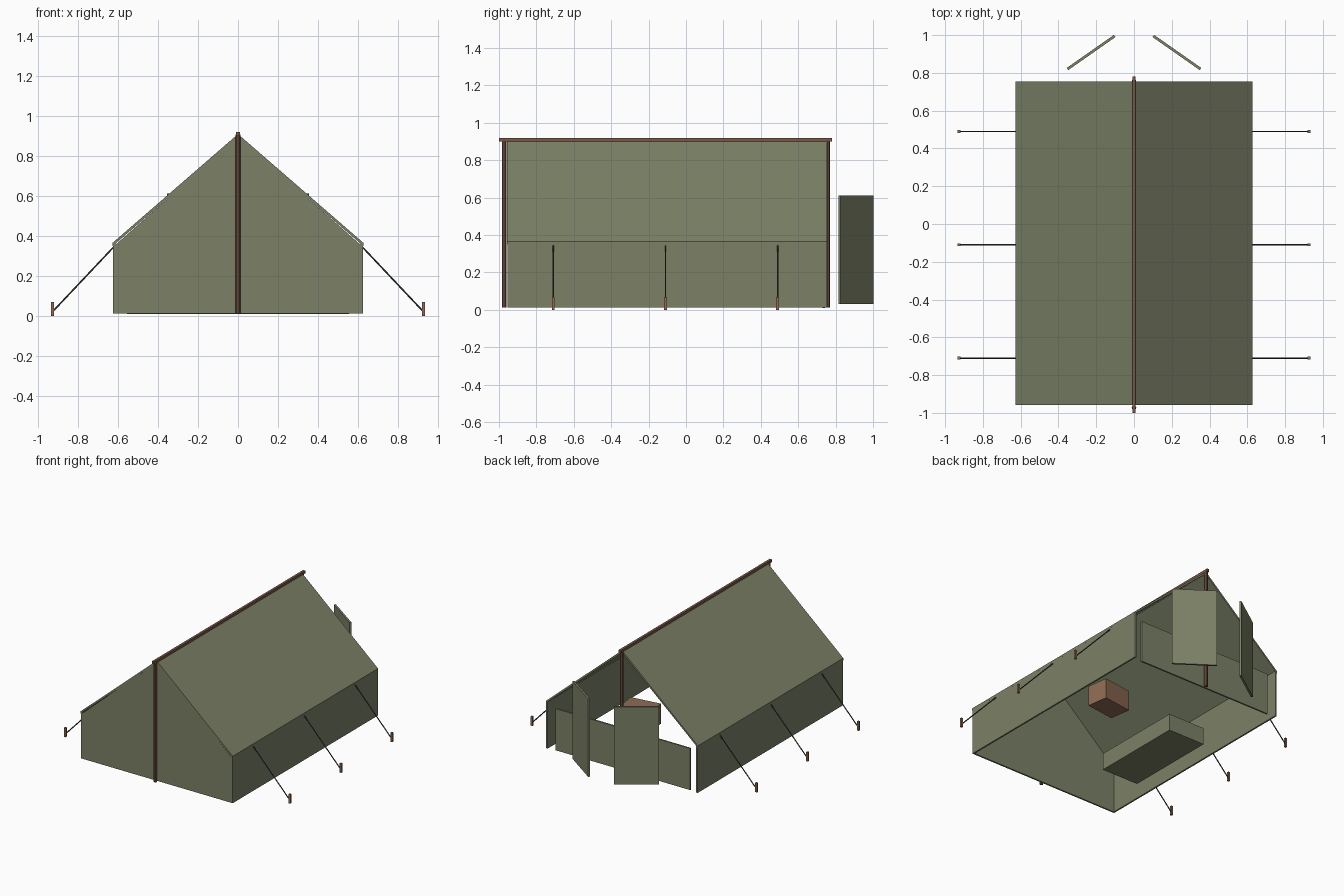
import bpy, bmesh, math
from mathutils import Vector, Matrix

cube = bpy.data.objects.get("Cube")
if cube:
    bpy.data.objects.remove(cube, do_unlink=True)


def make_material(name, rgb):
    mat = bpy.data.materials.new(name)
    mat.use_nodes = True
    color = (*rgb, 1)
    mat.diffuse_color = color
    bsdf = next(n for n in mat.node_tree.nodes if n.type == 'BSDF_PRINCIPLED')
    bsdf.inputs["Base Color"].default_value = color
    return mat


CANVAS = make_material("olive canvas", (0.20, 0.22, 0.135))
WOOD = make_material("light wood", (0.27, 0.15, 0.09))
POLE = make_material("pole wood", (0.20, 0.10, 0.06))
ROPE = make_material("dark rope", (0.05, 0.05, 0.04))


def finish(bm, name, mat):
    bmesh.ops.recalc_face_normals(bm, faces=bm.faces)
    mesh = bpy.data.meshes.new(name)
    bm.to_mesh(mesh)
    bm.free()
    mesh.materials.append(mat)
    obj = bpy.data.objects.new(name, mesh)
    bpy.context.scene.collection.objects.link(obj)
    return obj


def prism(name, profile, y0, y1, mat):
    """Extrude an (x, z) outline from y0 to y1."""
    bm = bmesh.new()
    face = bm.faces.new([bm.verts.new((x, y0, z)) for x, z in profile])
    extruded = bmesh.ops.extrude_face_region(bm, geom=[face])["geom"]
    moved = [v for v in extruded if isinstance(v, bmesh.types.BMVert)]
    bmesh.ops.translate(bm, verts=moved, vec=(0, y1 - y0, 0))
    return finish(bm, name, mat)


def box(name, center, size, mat, turn=0):
    bm = bmesh.new()
    matrix = (Matrix.Translation(center) @ Matrix.Rotation(math.radians(turn), 4, 'Z')
              @ Matrix.Diagonal((*size, 1)))
    bmesh.ops.create_cube(bm, size=1, matrix=matrix)
    return finish(bm, name, mat)


def rod(name, start, end, radius, sides, mat):
    start, end = Vector(start), Vector(end)
    axis = end - start
    matrix = (Matrix.Translation((start + end) / 2)
              @ axis.to_track_quat('Z', 'Y').to_matrix().to_4x4())
    bm = bmesh.new()
    bmesh.ops.create_cone(bm, cap_ends=True, segments=sides, radius1=radius,
                          radius2=radius, depth=axis.length, matrix=matrix)
    return finish(bm, name, mat)


HALF, EAVE, RIDGE, BASE = 0.625, 0.36, 0.908, 0.012
FRONT, BACK, CLOTH = -0.955, 0.755, 0.012

# Closed front gable and low back panel
prism("front_wall", [(-HALF + .008, BASE), (HALF - .008, BASE), (HALF - .008, EAVE - .01),
                     (0, RIDGE - .01), (-HALF + .008, EAVE - .01)],
      FRONT, FRONT + CLOTH, CANVAS)
box("back_panel", (0, 0.737, 0.165), (1.11, CLOTH, 0.31), CANVAS)

for side, s in (("left", 1), ("right", -1)):
    # Side wall and roof slope
    prism(side + "_wall", [(s * HALF, BASE), (s * HALF, EAVE),
                           (s * (HALF - CLOTH), EAVE), (s * (HALF - CLOTH), BASE)],
          FRONT, BACK, CANVAS)
    prism(side + "_roof", [(0, RIDGE), (s * (HALF + .002), EAVE + .004),
                           (s * (HALF + .002), EAVE - .012), (0, RIDGE - .018)],
          FRONT - .003, BACK, CANVAS)

    # Door flap swung open behind the tent
    box(side + "_door_flap", (s * 0.227, 0.908, 0.32), (0.305, 0.014, 0.58), CANVAS,
        turn=-s * 35)

    # Guy ropes and stakes
    for i, y in enumerate((-0.71, -0.11, 0.49), 1):
        rod(f"{side}_guy_rope_{i}", (s * 0.62, y, 0.345), (s * 0.922, y, 0.025),
            0.004, 6, ROPE)
        box(f"{side}_stake_{i}", (s * 0.926, y, 0.034), (0.015, 0.015, 0.068), WOOD)

# Ridge pole and uprights
box("ridge_pole", (0, -0.11, 0.909), (0.018, 1.78, 0.02), POLE)
for name, y in (("front_pole", -0.973), ("back_pole", 0.757)):
    rod(name, (0, y, BASE), (0, y, 0.905), 0.012, 8, POLE)

# Furnishings inside
box("crate", (0.307, 0.10, 0.095), (0.23, 0.16, 0.15), WOOD, turn=8)
box("cot", (-0.35, -0.215, 0.083), (0.30, 0.70, 0.125), CANVAS)
